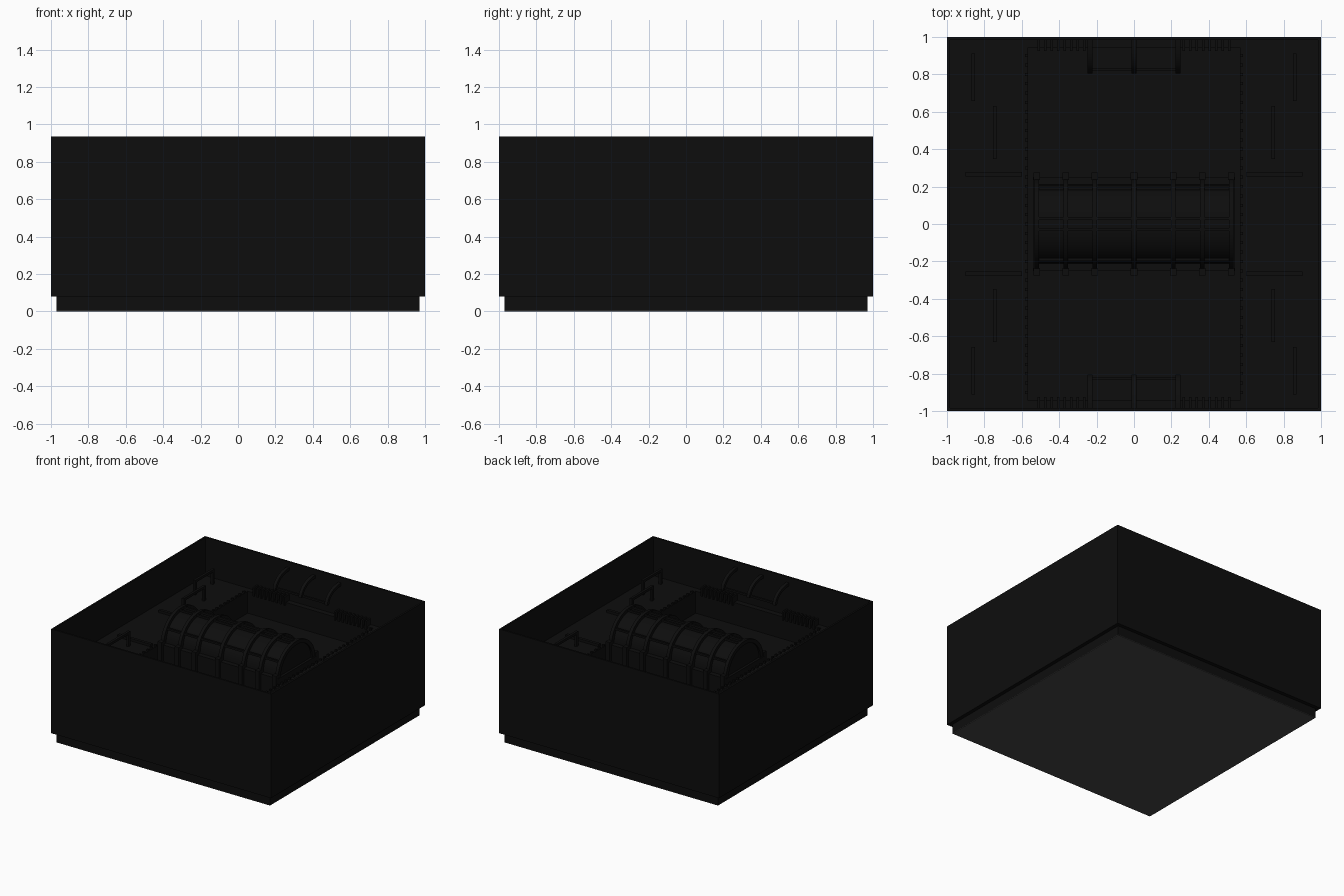
import bpy, bmesh
from math import sin, cos, pi

if "Cube" in bpy.data.objects:
    bpy.data.objects.remove(bpy.data.objects["Cube"])


def material(name, value):
    m = bpy.data.materials.new(name)
    m.diffuse_color = (value, value, value, 1)
    m.use_nodes = True
    m.node_tree.nodes["Principled BSDF"].inputs["Base Color"].default_value = m.diffuse_color
    return m


BLACK = material("black", 0.004)
GREY = material("dark_grey", 0.06)


def finish(name, bm, mat=BLACK):
    bmesh.ops.recalc_face_normals(bm, faces=bm.faces)
    me = bpy.data.meshes.new(name)
    bm.to_mesh(me)
    bm.free()
    me.materials.append(mat)
    ob = bpy.data.objects.new(name, me)
    bpy.context.collection.objects.link(ob)
    return ob


def add_box(bm, x0, x1, y0, y1, z0, z1):
    vs = bmesh.ops.create_cube(bm, size=1)["verts"]
    bmesh.ops.scale(bm, vec=(x1 - x0, y1 - y0, z1 - z0), verts=vs)
    bmesh.ops.translate(bm, vec=((x0 + x1) / 2, (y0 + y1) / 2, (z0 + z1) / 2), verts=vs)


def boxes(name, items, mat=BLACK):
    bm = bmesh.new()
    for b in items:
        add_box(bm, *b)
    return finish(name, bm, mat)


def extrude_x(bm, profile, x0, x1):
    # closed yz profile pushed along x
    f = bm.faces.new([bm.verts.new((x0, y, z)) for y, z in profile])
    r = bmesh.ops.extrude_face_region(bm, geom=[f])
    vs = [g for g in r["geom"] if isinstance(g, bmesh.types.BMVert)]
    bmesh.ops.translate(bm, vec=(x1 - x0, 0, 0), verts=vs)


def arc(cy, cz, ry, rz, a0, a1, n):
    return [(cy + ry * cos(a0 + (a1 - a0) * i / n), cz + rz * sin(a0 + (a1 - a0) * i / n))
            for i in range(n + 1)]


FLOOR, PIT, TOP, T = 0.62, 0.44, 0.935, 0.015
S = (-1, 1)

# stepped base and outer walls
boxes("bottom_plate", [(-.97, .97, -.97, .97, 0, .004)], GREY)
boxes("base_plinth", [(-.97, .97, -.97, .97, .004, .08)])
boxes("pit_floor", [(-.99, .99, -.99, .99, .08, PIT)])
boxes("outer_walls", [(-1, 1, -1, -1 + T, .08, TOP), (-1, 1, 1 - T, 1, .08, TOP),
                      (-1, -1 + T, -1 + T, 1 - T, .08, TOP),
                      (1 - T, 1, -1 + T, 1 - T, .08, TOP)])

# raised decks either side of the pit, and ledges at its ends
boxes("side_decks", [(-.99, -.57, -.99, .99, PIT, FLOOR), (.57, .99, -.99, .99, PIT, FLOOR)])
boxes("end_ledges", [(-.57, .57, -.99, -.94, PIT, FLOOR), (-.57, .57, .94, .99, PIT, FLOOR)])

# studs along the pit edge
boxes("edge_studs", [(s * .575 - .008, s * .575 + .008, y * .05 - .008, y * .05 + .008,
                      FLOOR, FLOOR + .015) for s in S for y in range(-18, 19)])

# low kerbs across the decks
boxes("deck_kerbs", [(min(s * .6, s * .9), max(s * .6, s * .9), t * .265 - .012,
                      t * .265 + .012, FLOOR, FLOOR + .02) for s in S for t in S])

# central vaulted roof with ribs
boxes("vault_base", [(-.54, .54, -.25, .25, PIT, .65)])
bm = bmesh.new()
extrude_x(bm, arc(0, .65, .21, .19, 0, pi, 20), -.52, .52)
finish("vault", bm)
bm = bmesh.new()
for x in (-.52, -.365, -.21, 0, .21, .365, .52):
    extrude_x(bm, arc(0, .65, .24, .215, 0, pi, 20) + arc(0, .65, .205, .185, pi, 0, 20),
              x - .013, x + .013)
finish("vault_ribs", bm)
boxes("rib_feet", [(x - .018, x + .018, t * .255 - .02, t * .255 + .02, PIT, .68)
                   for x in (-.52, -.365, -.21, 0, .21, .365, .52) for t in S])
boxes("vault_rails", [(-.52, .52, y - .008, y + .008, z - .008, z + .008)
                      for y, z in ((-.19, .76), (-.03, .852), (.03, .852), (.19, .76))])

# curved brackets on the end walls, tied by a rail
bm = bmesh.new()
for t in S:
    for x in (-.235, 0, .235):
        prof = arc(.985, .77, .18, .12, pi, pi / 2, 10) + arc(.985, .77, .155, .095, pi / 2, pi, 10)
        extrude_x(bm, [(t * y, z) for y, z in prof], x - .013, x + .013)
finish("wall_brackets", bm)
boxes("bracket_rails", [(-.235, .235, t * .825 - .008, t * .825 + .008, .772, .788) for t in S])

# vent fins on the end ledges
boxes("vent_fins", [(s * (.23 + .035 * i) - .007, s * (.23 + .035 * i) + .007,
                     t * .955 - .03, t * .955 + .03, FLOOR - .02, FLOOR + .05)
                    for s in S for t in S for i in range(9)])

# hoop handrails on the decks
rails = []
for s in S:
    for t in S:
        for x, y0, y1 in ((.86, .67, .9), (.745, .36, .62)):
            x *= s
            for y in (y0, y1):
                rails.append((x - .01, x + .01, t * y - .012, t * y + .012, FLOOR, FLOOR + .12))
            a, b = sorted((t * (y0 - .012), t * (y1 + .012)))
            rails.append((x - .01, x + .01, a, b, FLOOR + .1, FLOOR + .12))
boxes("deck_hoops", rails)

for n in ("vault", "vault_ribs", "wall_brackets"):
    ob = bpy.data.objects[n]
    bpy.ops.object.select_all(action='DESELECT')
    ob.select_set(True)
    bpy.context.view_layer.objects.active = ob
    bpy.ops.object.shade_smooth_by_angle()
